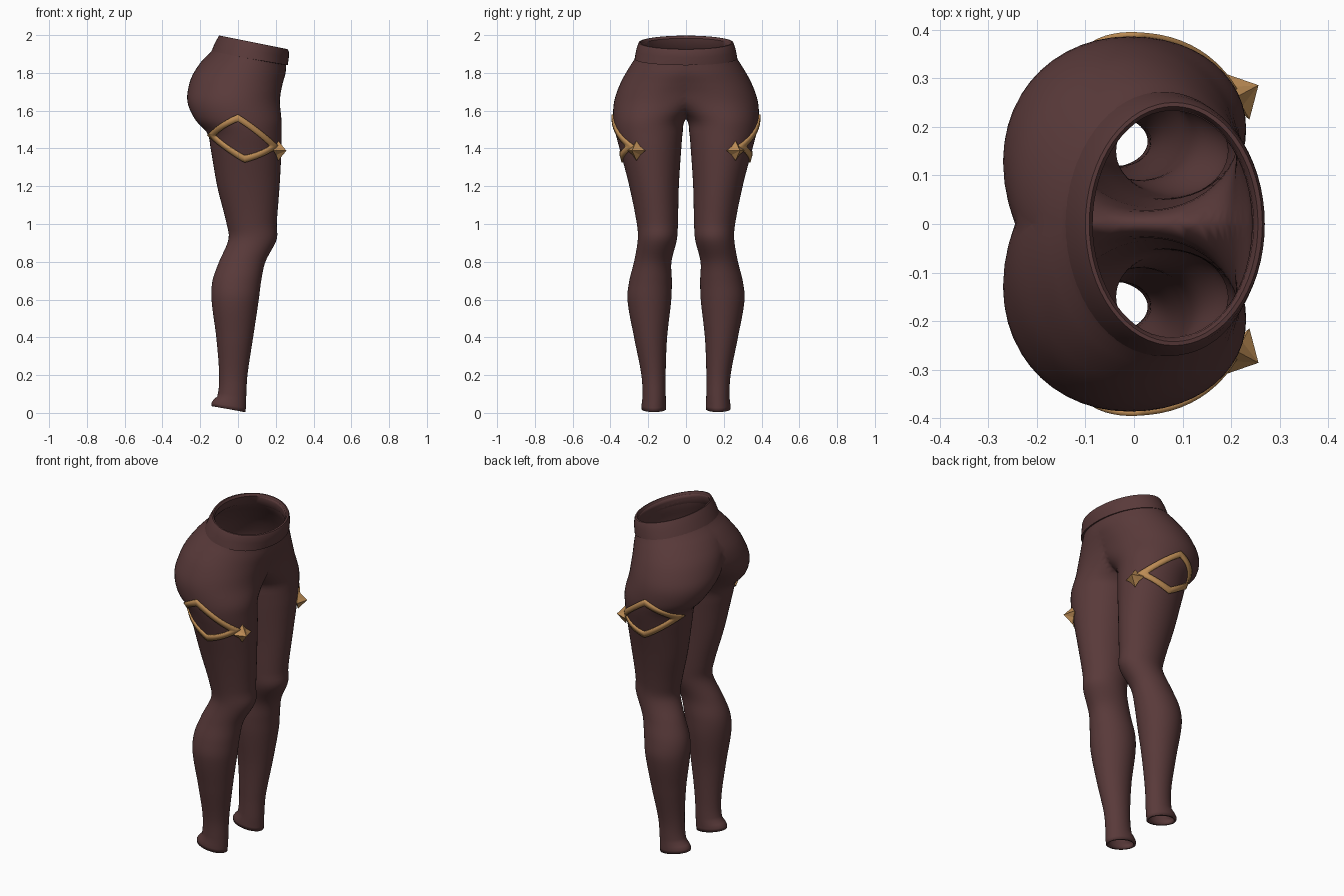
import bpy, bmesh, math
from mathutils import Vector

if "Cube" in bpy.data.objects:
    bpy.data.objects.remove(bpy.data.objects["Cube"], do_unlink=True)


def make_material(name, rgb):
    mat = bpy.data.materials.new(name)
    mat.use_nodes = True
    colour = (*rgb, 1)
    mat.diffuse_color = colour
    mat.node_tree.nodes["Principled BSDF"].inputs["Base Color"].default_value = colour
    return mat


brown = make_material("dark brown fabric", (0.1, 0.042, 0.042))
gold = make_material("gold trim", (0.5, 0.26, 0.09))

# Leg and hip sections: height, back x, front x, inner y, outer y
SECTIONS = [
    (0.02, -.14, .04, .105, .235), (0.05, -.138, .042, .105, .235),
    (0.08, -.11, .043, .107, .23), (0.2, -.1, .05, .108, .236),
    (0.4, -.115, .08, .1, .275), (0.6, -.14, .11, .078, .31),
    (0.7, -.135, .123, .075, .3), (0.8, -.1, .145, .077, .275),
    (0.92, -.05, .205, .048, .255), (1.0, -.06, .205, .043, .26),
    (1.2, -.11, .22, .038, .3), (1.4, -.145, .23, .025, .352),
    (1.48, -.162, .23, .018, .373), (1.55, -.225, .23, .004, .385),
    (1.65, -.268, .222, -.1, .38), (1.75, -.252, .235, -.19, .345),
    (1.83, -.195, .252, -.25, .3), (1.89, -.13, .255, -.262, .262),
    (1.95, -.1, .258, -.245, .245),
]


def section_at(z):
    """Smoothly interpolate the section list at a height."""
    last = len(SECTIONS) - 1
    i = 0
    while i < last - 1 and SECTIONS[i + 1][0] < z:
        i += 1
    a, b = SECTIONS[i], SECTIONS[i + 1]
    before, after = SECTIONS[max(i - 1, 0)], SECTIONS[min(i + 2, last)]
    h = b[0] - a[0]
    t = (z - a[0]) / h
    result = []
    for k in range(1, len(a)):
        m0 = (b[k] - before[k]) / (b[0] - before[0]) * h
        m1 = (after[k] - a[k]) / (after[0] - a[0]) * h
        d = b[k] - a[k]
        result.append(a[k] + t * (m0 + t * (3*d - 2*m0 - m1 + t * (m0 + m1 - 2*d))))
    return result


def clamp(v):
    return max(0.0, min(1.0, v))


def ring_points(z, back, front, inner, outer, count=48):
    """Tilted oval section; the belly is filled out towards the middle."""
    xc, rx = (back + front) / 2, (front - back) / 2
    yc, ry = (inner + outer) / 2, (outer - inner) / 2
    tilt = -0.2 * max(clamp((z - 1.7) / 0.2), clamp(1 - z / 0.15))
    fill = clamp((z - 1.5) / 0.15) * clamp((1.9 - z) / 0.1)
    points = []
    for i in range(count):
        angle = math.tau * i / count
        c, s = math.cos(angle), math.sin(angle)
        if c > 0 and s < 0:
            c = c ** (1 - 0.6 * fill)
        points.append(Vector((xc + rx * c, yc + ry * s, z + tilt * rx * c)))
    return points


def finish(name, bm, mat, smooth=True, mirror=False, thickness=0):
    bmesh.ops.recalc_face_normals(bm, faces=bm.faces)
    mesh = bpy.data.meshes.new(name)
    bm.to_mesh(mesh)
    bm.free()
    mesh.materials.append(mat)
    obj = bpy.data.objects.new(name, mesh)
    bpy.context.collection.objects.link(obj)
    if mirror:
        mod = obj.modifiers.new("Mirror", 'MIRROR')
        mod.use_axis = (False, True, False)
        mod.merge_threshold = 0.0005
    if thickness:
        mod = obj.modifiers.new("Thickness", 'SOLIDIFY')
        mod.thickness = thickness
        mod.offset = -1
    if smooth:
        bpy.ops.object.select_all(action='DESELECT')
        obj.select_set(True)
        bpy.context.view_layer.objects.active = obj
        bpy.ops.object.shade_smooth_by_angle(angle=math.radians(40))
    return obj


def loft(rings, closed=False):
    bm = bmesh.new()
    rows = [[bm.verts.new(p) for p in ring] for ring in rings]
    pairs = list(zip(rows, rows[1:]))
    if closed:
        pairs.append((rows[-1], rows[0]))
    for low, high in pairs:
        n = len(low)
        for i in range(n):
            j = (i + 1) % n
            bm.faces.new((low[i], low[j], high[j], high[i]))
    return bm


# Leggings: one leg running up into half the hips, cut on the centre plane
bottom, top, steps = SECTIONS[0][0], SECTIONS[-1][0], 96
heights = [bottom + (top - bottom) * i / steps for i in range(steps + 1)]
bm = loft([ring_points(z, *section_at(z)) for z in heights])
bmesh.ops.bisect_plane(bm, geom=bm.verts[:] + bm.edges[:] + bm.faces[:],
                       dist=0.00001, plane_co=(0, 0, 0), plane_no=(0, 1, 0),
                       clear_inner=True)
finish("leggings", bm, brown, mirror=True, thickness=0.012)

# Waistband: rounded closed hoop around the opening
band = [(1.875, -.13, .25, .262), (1.876, -.142, .263, .272),
        (1.92, -.122, .269, .264), (1.95, -.106, .269, .255),
        (1.961, -.1, .264, .25), (1.962, -.092, .255, .242),
        (1.95, -.085, .247, .235), (1.9, -.1, .243, .24)]
finish("waistband", loft([ring_points(z, b, f, -w, w, 64) for z, b, f, w in band],
                         closed=True), brown)


def on_thigh(x, z, lift):
    """Point on the outer thigh, lifted off the fabric."""
    back, front, inner, outer = section_at(z)
    rx, ry = (front - back) / 2, (outer - inner) / 2
    c = max(-0.97, min(0.97, (x - (back + front) / 2) / rx))
    s = math.sqrt(1 - c * c)
    normal = Vector((c / rx, s / ry, 0)).normalized()
    return Vector((x, (inner + outer) / 2 + ry * s, z)) + normal * lift


def diamond(corners, steps=12):
    """Diamond outline with gently bowed sides, as x and z pairs."""
    path = []
    cx = sum(p[0] for p in corners) / len(corners)
    cz = sum(p[1] for p in corners) / len(corners)
    for a, b in zip(corners, corners[1:] + corners[:1]):
        for i in range(steps):
            t = i / steps
            bow = 1 + 0.35 * t * (1 - t)
            x, z = a[0] + (b[0] - a[0]) * t, a[1] + (b[1] - a[1]) * t
            path.append((cx + (x - cx) * bow, cz + (z - cz) * bow))
    return path


# Thigh trim: diamond frame wrapped on the outside of each thigh
outer_path = diamond([(-.155, 1.47), (0, 1.58), (.21, 1.41), (.035, 1.325)])
inner_path = diamond([(-.115, 1.465), (0, 1.542), (.165, 1.412), (.035, 1.362)])
frame = []
for blend in (0, 0.5, 1):
    frame.append([on_thigh(p[0] + (q[0] - p[0]) * blend,
                           p[1] + (q[1] - p[1]) * blend, 0.009)
                  for p, q in zip(outer_path, inner_path)])
bm = loft(frame)
obj = finish("thigh_diamond_trim", bm, gold, mirror=True, thickness=0.012)
if sum(p.normal.y for p in obj.data.polygons) < 0:
    obj.data.flip_normals()

# Thigh star: four-pointed faceted stud at the front corner of each diamond
normal = Vector((0.88, 0.47, 0))
side = Vector((-0.47, 0.88, 0))
centre = Vector((0.212, 0.262, 1.388))
bm = bmesh.new()
rim = []
for i in range(8):
    angle = math.tau * i / 8
    reach = 0.054 if i % 2 == 0 else 0.032
    rim.append(bm.verts.new(centre + side * math.cos(angle) * reach
                            + Vector((0, 0, math.sin(angle) * reach))))
apex = bm.verts.new(centre + normal * 0.05)
base = bm.verts.new(centre - normal * 0.02)
for i in range(8):
    for tip in (apex, base):
        bm.faces.new((rim[i], rim[(i + 1) % 8], tip))
finish("thigh_star_stud", bm, gold, smooth=False, mirror=True)
